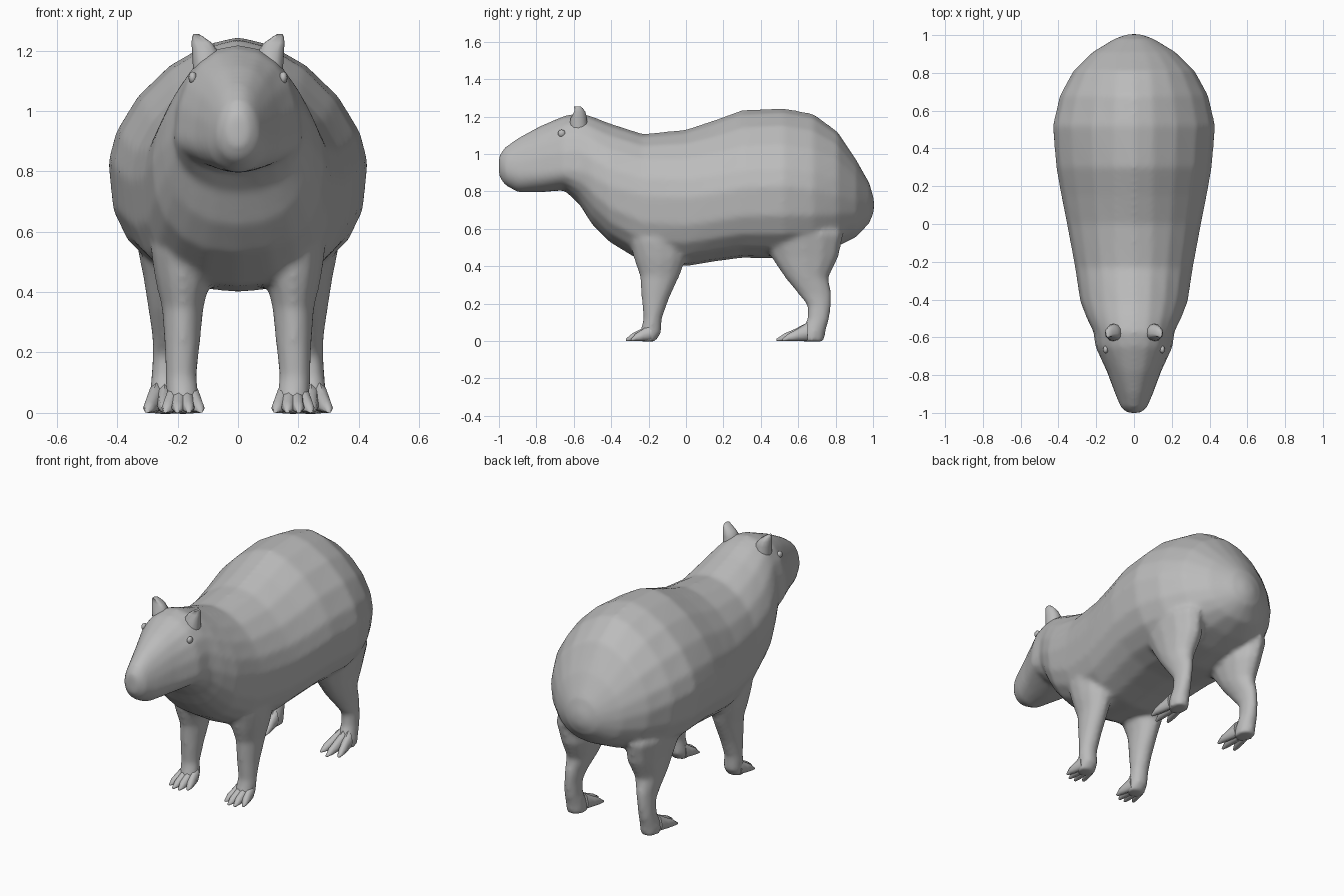
import bpy, bmesh
from math import sin, cos, pi, radians, copysign

cube = bpy.data.objects.get("Cube")
if cube:
    bpy.data.objects.remove(cube)

grey = bpy.data.materials.new("soft grey")
grey.use_nodes = True
grey.diffuse_color = (0.5, 0.5, 0.5, 1)
grey.node_tree.nodes["Principled BSDF"].inputs["Base Color"].default_value = (0.5, 0.5, 0.5, 1)


def finish(name, bm):
    bmesh.ops.recalc_face_normals(bm, faces=bm.faces)
    mesh = bpy.data.meshes.new(name)
    bm.to_mesh(mesh)
    bm.free()
    mesh.materials.append(grey)
    mesh.shade_smooth()
    mesh.set_sharp_from_angle(angle=radians(60))
    obj = bpy.data.objects.new(name, mesh)
    bpy.context.collection.objects.link(obj)
    return obj


def skin(bm, rings):
    """Join successive rings of points with quads and close both ends."""
    loops = [[bm.verts.new(p) for p in ring] for ring in rings]
    n = len(loops[0])
    for a, b in zip(loops, loops[1:]):
        for i in range(n):
            j = (i + 1) % n
            bm.faces.new((a[i], a[j], b[j], b[i]))
    bm.faces.new(loops[0])
    bm.faces.new(loops[-1])


def upright_ring(y, top, wide, bottom, width, upper=2, lower=2, cx=0, n=20):
    """Cross-section facing along y, widest at 'wide'; higher exponents are boxier."""
    ring = []
    for i in range(n):
        c, s = cos(2 * pi * i / n), sin(2 * pi * i / n)
        reach, power = (top - wide, upper) if s > 0 else (wide - bottom, lower)
        ring.append((cx + width * copysign(abs(c) ** (2 / power), c), y,
                     wide + reach * copysign(abs(s) ** (2 / power), s)))
    return ring


def flat_ring(z, cx, cy, rx, ry, side, n=12):
    return [(side * (cx + rx * cos(2 * pi * i / n)), cy + ry * sin(2 * pi * i / n), z)
            for i in range(n)]


# Torso, neck and head: y, top, widest height, bottom, half width, upper and lower roundness
BODY = [
    (-1.0, 0.99, 0.94, 0.88, 0.035), (-0.97, 1.035, 0.92, 0.835, 0.07),
    (-0.9, 1.085, 0.90, 0.795, 0.10), (-0.78, 1.15, 0.90, 0.795, 0.145, 2.2),
    (-0.65, 1.205, 0.91, 0.805, 0.205, 2.2), (-0.57, 1.22, 0.91, 0.73, 0.215, 2.2),
    (-0.5, 1.20, 0.88, 0.62, 0.25, 2, 2.2), (-0.41, 1.165, 0.83, 0.53, 0.285, 1.9, 2.4),
    (-0.23, 1.107, 0.78, 0.42, 0.312, 1.9, 2.6), (0, 1.13, 0.77, 0.40, 0.355, 1.8, 2.6),
    (0.15, 1.18, 0.79, 0.425, 0.385, 1.7, 2.6), (0.3, 1.235, 0.82, 0.445, 0.412, 1.65, 2.6),
    (0.52, 1.245, 0.83, 0.44, 0.43, 1.65, 2.6), (0.68, 1.215, 0.81, 0.465, 0.393, 1.65, 2.6),
    (0.81, 1.12, 0.78, 0.505, 0.322, 1.8, 2.4), (0.91, 0.97, 0.75, 0.555, 0.22, 1.9, 2.2),
    (0.98, 0.845, 0.73, 0.63, 0.105), (1.005, 0.76, 0.725, 0.69, 0.035),
]

# Legs: z, centre x, centre y, radius x, radius y
FRONT_LEG = [
    (0.64, 0.19, -0.15, 0.07, 0.11), (0.54, 0.19, -0.15, 0.1, 0.155),
    (0.44, 0.183, -0.14, 0.092, 0.14), (0.35, 0.183, -0.14, 0.07, 0.108),
    (0.22, 0.185, -0.165, 0.059, 0.073), (0.12, 0.188, -0.178, 0.052, 0.05),
    (0.04, 0.182, -0.19, 0.056, 0.058), (-0.003, 0.182, -0.21, 0.055, 0.045),
]
HIND_LEG = [
    (0.68, 0.235, 0.63, 0.07, 0.16), (0.57, 0.23, 0.62, 0.108, 0.225),
    (0.45, 0.217, 0.635, 0.097, 0.183), (0.34, 0.224, 0.645, 0.073, 0.118),
    (0.25, 0.235, 0.69, 0.049, 0.09), (0.19, 0.24, 0.713, 0.043, 0.064),
    (0.12, 0.243, 0.708, 0.045, 0.06), (0.05, 0.243, 0.682, 0.053, 0.065),
    (-0.003, 0.242, 0.675, 0.053, 0.065),
]

# Body and legs, fused into one continuous smooth skin
bm = bmesh.new()
skin(bm, [upright_ring(*row) for row in BODY])
for side in (1, -1):
    for rows in (FRONT_LEG, HIND_LEG):
        skin(bm, [flat_ring(*row, side) for row in rows])
body = finish("body_and_legs", bm)
fuse = body.modifiers.new("fuse", "REMESH")
fuse.mode = "VOXEL"
fuse.voxel_size = 0.014
fuse.use_smooth_shade = True
blend = body.modifiers.new("blend", "SMOOTH")
blend.factor = 0.5
blend.iterations = 8

# Toe: share of length, top height, half width
TOE = [(0, 0.1, 0.028), (0.4, 0.065, 0.026), (0.75, 0.04, 0.021), (1, 0.012, 0.008)]


def toes(name, side, count, cx, heel, tip):
    bm = bmesh.new()
    for k in range(count):
        fan = 2 * k / (count - 1) - 1
        end = tip + 0.03 * fan * fan
        rings = []
        for t, top, width in TOE:
            x = cx + fan * (0.028 + 0.03 * t)
            rings.append(upright_ring(heel + (end - heel) * t, top, top * 0.4, 0,
                                      width, cx=side * x, n=8))
        skin(bm, rings)
    finish(name, bm)


# Ears: z, centre x, centre y, radius x, radius y, hollow depth
EAR = [
    (1.14, 0.105, -0.575, 0.044, 0.05, 0), (1.195, 0.108, -0.578, 0.044, 0.048, 0.01),
    (1.225, 0.12, -0.58, 0.034, 0.042, 0.025), (1.245, 0.133, -0.583, 0.019, 0.031, 0.02),
    (1.254, 0.138, -0.583, 0.01, 0.018, 0),
]


def ear(name, side):
    bm = bmesh.new()
    rings = []
    for z, cx, cy, rx, ry, hollow in EAR:
        ring = flat_ring(z, cx, cy, rx, ry, side)
        # Scoop the front of the ear back into a shallow cup
        rings.append([(x, y + hollow * max(0, (cy - y) / ry) ** 2, h) for x, y, h in ring])
    skin(bm, rings)
    finish(name, bm)


def eye(name, side):
    bm = bmesh.new()
    bmesh.ops.create_uvsphere(bm, u_segments=12, v_segments=8, radius=0.02)
    obj = finish(name, bm)
    obj.location = (side * 0.15, -0.665, 1.11)
    obj.scale.x = 0.7


for label, side in (("left", 1), ("right", -1)):
    toes(label + "_front_toes", side, 4, 0.182, -0.185, -0.325)
    toes(label + "_hind_toes", side, 3, 0.243, 0.65, 0.485)
    ear(label + "_ear", side)
    eye(label + "_eye", side)
